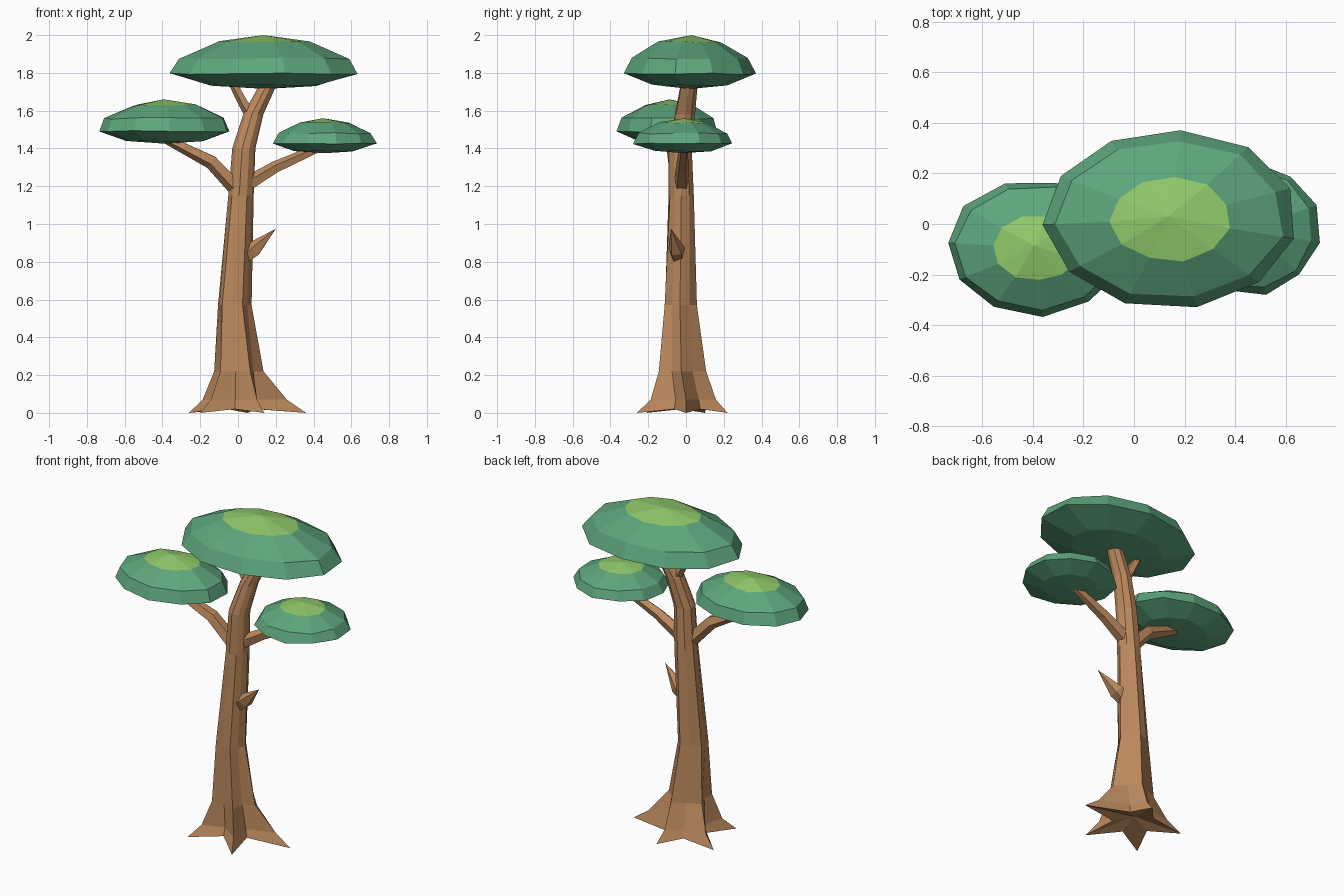
import bpy, bmesh, random
from math import sin, cos, radians, pi, hypot, atan2
from mathutils import Vector

random.seed(4)
cube = bpy.data.objects.get("Cube")
if cube:
    bpy.data.objects.remove(cube, do_unlink=True)


def material(name, rgb):
    m = bpy.data.materials.new(name)
    m.use_nodes = True
    m.diffuse_color = (*rgb, 1)
    m.node_tree.nodes["Principled BSDF"].inputs["Base Color"].default_value = (*rgb, 1)
    return m


BARK = material("bark brown", (0.50, 0.25, 0.11))
LEAF = material("leaf green", (0.11, 0.38, 0.20))
SUNLIT = material("light leaf green", (0.29, 0.60, 0.15))


def loft(name, rings, mats, start=None, end=None, cap_slot=0):
    """Skin a list of equal point rings; close the ends with a fan to a point."""
    bm = bmesh.new()
    loops = [[bm.verts.new(p) for p in ring] for ring in rings]
    n = len(loops[0])
    for a, b in zip(loops, loops[1:]):
        for i in range(n):
            j = (i + 1) % n
            bm.faces.new((a[i], a[j], b[j], b[i]))
    for loop, tip in ((loops[0], start), (loops[-1], end)):
        if tip is None:
            bm.faces.new(loop)
        else:
            v = bm.verts.new(tip)
            for i in range(n):
                f = bm.faces.new((loop[i], loop[(i + 1) % n], v))
                if loop is loops[-1]:
                    f.material_index = cap_slot
    bmesh.ops.recalc_face_normals(bm, faces=bm.faces)
    mesh = bpy.data.meshes.new(name)
    bm.to_mesh(mesh)
    bm.free()
    for m in mats:
        mesh.materials.append(m)
    ob = bpy.data.objects.new(name, mesh)
    bpy.context.collection.objects.link(ob)
    return ob


# Trunk: five flared roots merge into a leaning round stem
ROOTS = [(0.36, 0.0), (0.05, 0.22), (-0.26, 0.1), (-0.2, -0.21), (0.14, -0.26)]
angles = []
for i, (x, y) in enumerate(ROOTS):
    a = atan2(y, x) % (2 * pi)
    nx, ny = ROOTS[(i + 1) % 5]
    b = atan2(ny, nx) % (2 * pi)
    if b <= a:
        b += 2 * pi
    angles += [a, (a + b) / 2]


def trunk_ring(z, cx, cy, ridge, valley):
    return [(cx + (valley if i % 2 else ridge) * cos(a),
             cy + (valley if i % 2 else ridge) * sin(a), z) for i, a in enumerate(angles)]


def root_ring(z, spread, valley):
    ring = []
    for i, a in enumerate(angles):
        r = valley if i % 2 else hypot(*ROOTS[i // 2]) * spread
        ring.append((r * cos(a), r * sin(a), z + (0.02 if i % 2 and z == 0 else 0)))
    return ring


rings = [root_ring(0, 1, 0.12), root_ring(0.07, 0.72, 0.108),
         trunk_ring(0.22, 0, -0.025, 0.135, 0.095),
         trunk_ring(0.57, -0.02, -0.032, 0.092, 0.08)]
for z, x, y, r in [(1.15, 0.015, -0.025, 0.068), (1.4, 0.03, -0.03, 0.062),
                   (1.58, 0.08, -0.005, 0.054), (1.76, 0.17, 0.02, 0.045)]:
    rings.append(trunk_ring(z, x, y, r, r))
loft("trunk", rings, [BARK], start=(0, 0, 0.06))


# Branches: tapered five-sided tubes along short paths
def branch(name, path, radii, tip=None, sides=5):
    pts = [Vector(p) for p in path]
    rings = []
    for i, (p, r) in enumerate(zip(pts, radii)):
        d = pts[min(i + 1, len(pts) - 1)] - pts[max(i - 1, 0)]
        side = d.cross(Vector((0, 1, 0))).normalized()
        up = d.cross(side).normalized()
        rings.append([p + r * (cos(k * 2 * pi / sides) * side + sin(k * 2 * pi / sides) * up)
                      for k in range(sides)])
    return loft(name, rings, [BARK], end=tip)


branch("left_branch", [(0.0, -0.025, 1.18), (0.2, -0.02, 1.3), (0.47, -0.01, 1.42)],
       [0.045, 0.034, 0.022])
branch("right_branch", [(0.02, -0.03, 1.16), (-0.14, -0.055, 1.33), (-0.38, -0.085, 1.45)],
       [0.045, 0.04, 0.025])
branch("upper_branch", [(0.08, 0.0, 1.56), (0.03, 0.0, 1.64), (-0.04, 0.0, 1.77)],
       [0.035, 0.028, 0.022])
branch("broken_stub", [(0.02, -0.04, 0.81), (0.085, -0.05, 0.865)],
       [0.035, 0.045], tip=(0.2, -0.08, 0.975))


# Canopies: flattened eleven-sided domes with a sunlit crown
PROFILE = [(0.58, 0.07), (1.0, 0.28), (0.9, 0.57), (0.48, 0.87)]


def canopy(name, centre, size, bottom, height, phase):
    cx, cy = centre
    sx, sy = size
    rings = []
    for r, h in PROFILE:
        ring = []
        for i in range(11):
            a = radians(phase) + i * 2 * pi / 11
            k = r * random.uniform(0.99, 1.04)
            ring.append((cx + sx * k * cos(a), cy + sy * k * sin(a),
                         bottom + height * (h + random.uniform(-0.02, 0.02))))
        rings.append(ring)
    return loft(name, rings, [LEAF, SUNLIT], start=(cx, cy, bottom),
                end=(cx - 0.01, cy + 0.01, bottom + height), cap_slot=1)


canopy("top_canopy", (0.145, 0.02), (0.49, 0.345), 1.715, 0.285, 20)
canopy("right_canopy", (-0.385, -0.095), (0.35, 0.265), 1.425, 0.235, 12)
canopy("left_canopy", (0.46, -0.02), (0.272, 0.257), 1.375, 0.185, 21)
